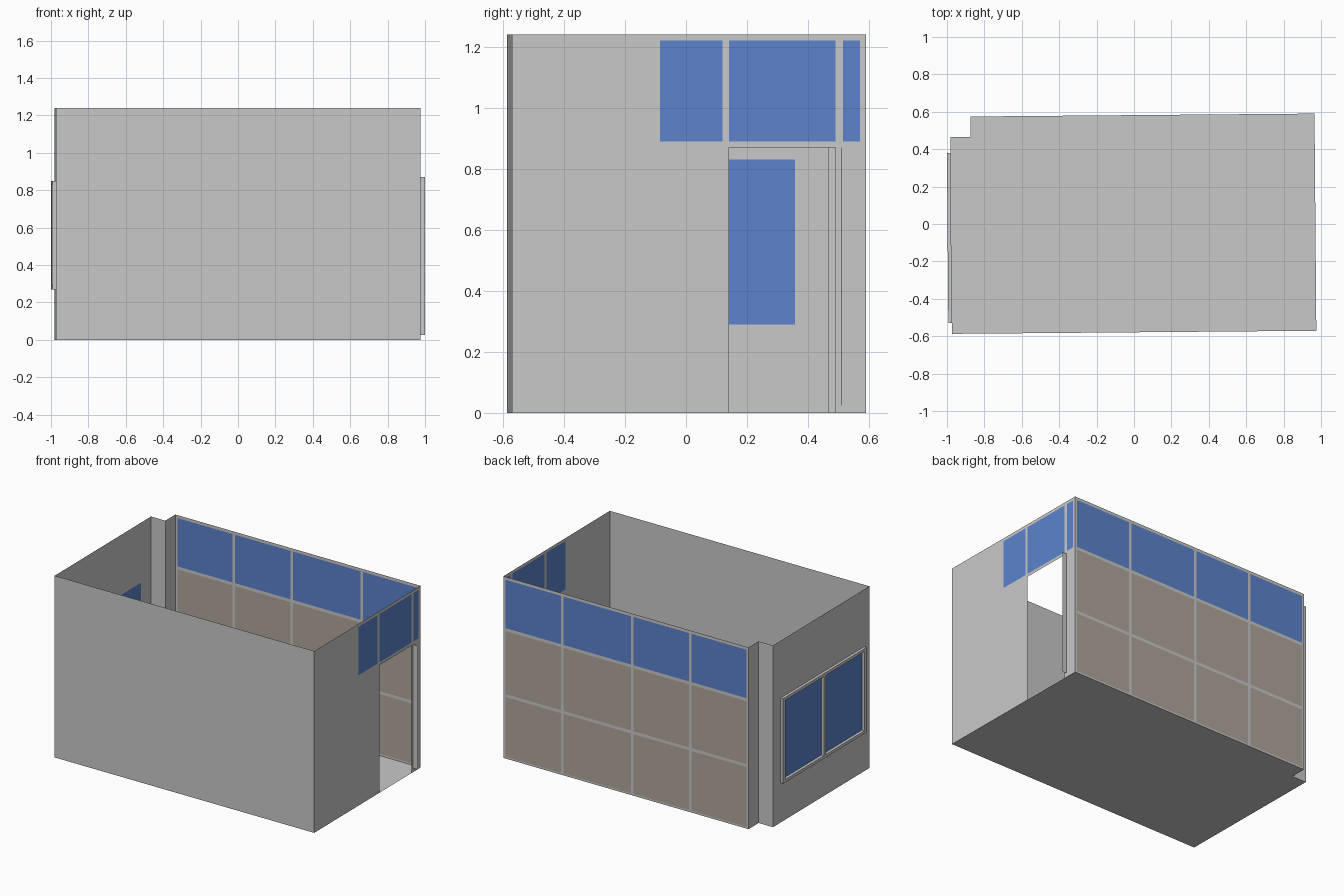
import bpy, bmesh

if "Cube" in bpy.data.objects:
    bpy.data.objects.remove(bpy.data.objects["Cube"])

TILT = 0.0085          # the whole room is turned slightly about z
H = 1.24               # wall height
L, R, F, B = -0.978, 0.970, -0.579, 0.582   # wall planes
NX, NY = -0.870, 0.473                      # corner notch


def material(name, rgb):
    m = bpy.data.materials.new(name)
    m.diffuse_color = (*rgb, 1)
    m.use_nodes = True
    m.node_tree.nodes["Principled BSDF"].inputs["Base Color"].default_value = m.diffuse_color
    return m


GREY = material("wall_grey", (0.584, 0.584, 0.584))
BLUE = material("glass_blue", (0.107, 0.227, 0.604))
TAN = material("panel_tan", (0.434, 0.388, 0.333))
MATS = [GREY, BLUE, TAN]


def finish(name, bm):
    me = bpy.data.meshes.new(name)
    bm.to_mesh(me)
    bm.free()
    for m in MATS:
        me.materials.append(m)
    ob = bpy.data.objects.new(name, me)
    ob.rotation_euler.z = TILT
    bpy.context.collection.objects.link(ob)
    return ob


def sheet(name, axis, const, us, zs, rule=lambda u, z: 0):
    """Thin wall cut into a grid; rule gives each cell a material or None for a hole."""
    bm = bmesh.new()
    grid = [[bm.verts.new((u, const, z) if axis == 'x' else (const, u, z))
             for z in zs] for u in us]
    for i in range(len(us) - 1):
        for j in range(len(zs) - 1):
            mat = rule((us[i] + us[i + 1]) / 2, (zs[j] + zs[j + 1]) / 2)
            if mat is not None:
                f = bm.faces.new((grid[i][j], grid[i + 1][j],
                                  grid[i + 1][j + 1], grid[i][j + 1]))
                f.material_index = mat
    bmesh.ops.delete(bm, geom=[v for v in bm.verts if not v.link_faces], context='VERTS')
    return finish(name, bm)


def inside(v, spans):
    return any(a < v < b for a, b in spans)


def cuts(spans, lo, hi):
    return sorted({lo, hi, *[v for s in spans for v in s]})


# Floor following the notched outline
bm = bmesh.new()
outline = [(L, F), (R, F), (R, B), (NX, B), (NX, NY), (L, NY)]
bm.faces.new([bm.verts.new((x, y, 0)) for x, y in reversed(outline)])
finish("floor", bm)

# Plain front wall and the two notch walls
sheet("front_wall", 'x', F, [L, R], [0, H])
sheet("notch_side", 'y', NX, [B, NY], [0, H])
sheet("notch_back", 'x', NY, [NX, L], [0, H])

# Right wall: doorway with high windows
panes = [(-0.093, 0.112), (0.132, 0.482), (0.507, 0.562)]
door = (0.132, 0.482)


def right_rule(y, z):
    if inside(y, [door]) and z < 0.87:
        return None
    return 1 if 0.89 < z < 1.22 and inside(y, panes) else 0


sheet("right_wall", 'y', R, cuts(panes, F, B), [0, 0.87, 0.89, 1.22, H], right_rule)

# Thin door edge standing out beside the doorway
sheet("door_edge", 'x', 0.502, [R, 1.004], [0.025, 0.87])

# Back wall: four bays of glass over two rows of panels
bays = [(-0.855, -0.441), (-0.421, -0.006), (0.014, 0.518), (0.538, 0.955)]
rows = [(0.012, 0.42), (0.44, 0.87), (0.89, 1.22)]


def back_rule(x, z):
    if not (inside(x, bays) and inside(z, rows)):
        return 0
    return 1 if z > 0.88 else 2


sheet("back_wall", 'x', B, cuts(bays, NX, R)[::-1], cuts(rows, 0, H), back_rule)

# Left wall with a two-pane window
glass = [(-0.497, -0.080), (-0.055, 0.365)]
gz = (0.29, 0.83)
sheet("left_wall", 'y', L, cuts(glass, F, NY)[::-1], [0, *gz, H],
      lambda y, z: 1 if inside(y, glass) and inside(z, [gz]) else 0)

# Raised window frame: a gridded plate with two openings, thickened outwards
fy = cuts(glass, -0.521, 0.389)[::-1]
frame = sheet("window_frame", 'y', L, fy, [0.27, *gz, 0.85],
              lambda y, z: None if inside(y, glass) and inside(z, [gz]) else 0)
thick = frame.modifiers.new("thickness", 'SOLIDIFY')
thick.thickness = 0.019
thick.offset = 1
